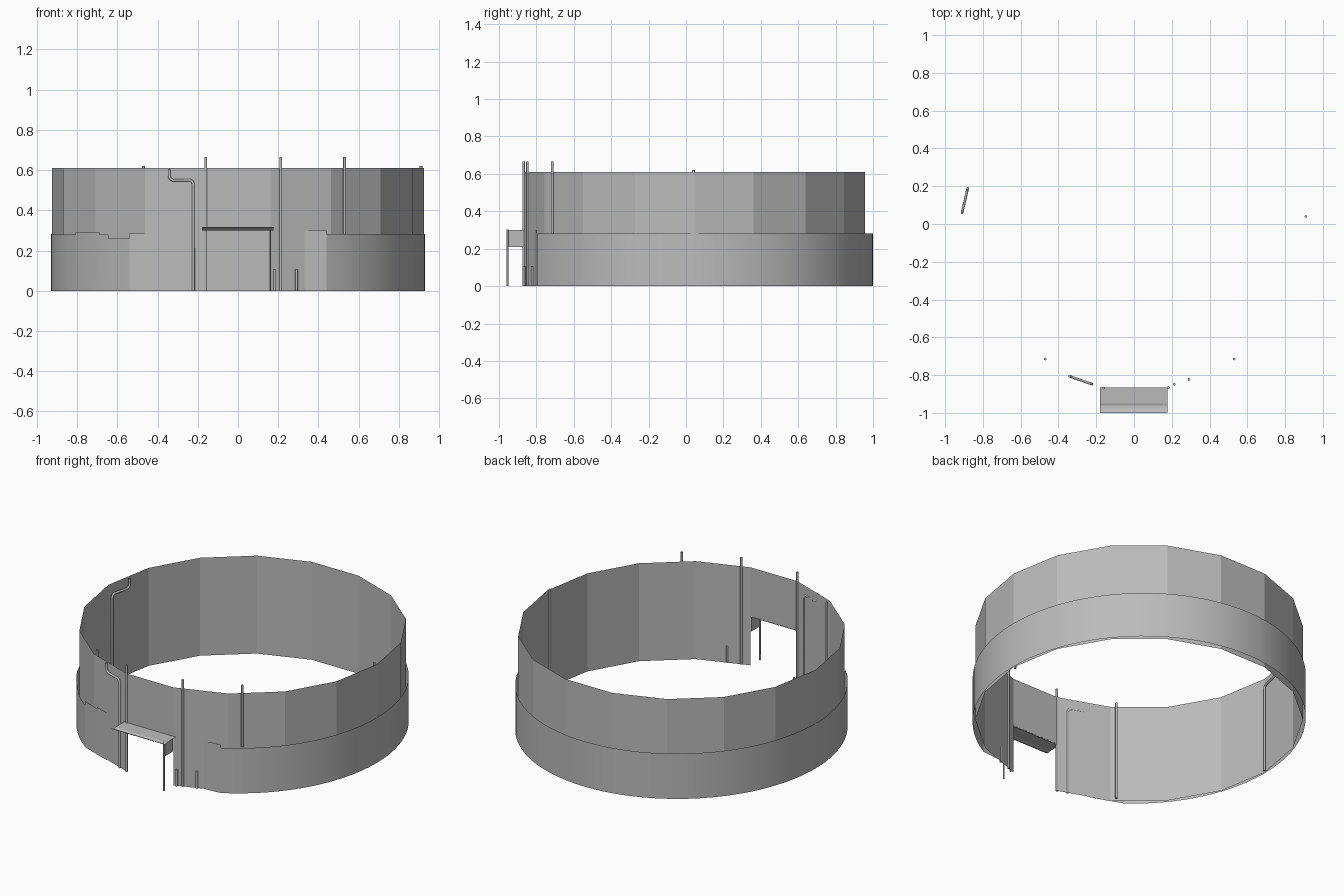
import bpy, bmesh, math
from mathutils import Vector

cube = bpy.data.objects.get("Cube")
if cube:
    bpy.data.objects.remove(cube, do_unlink=True)

GREY = bpy.data.materials.new("plain grey")
GREY.use_nodes = True
GREY.diffuse_color = (0.5, 0.5, 0.5, 1)
GREY.node_tree.nodes["Principled BSDF"].inputs["Base Color"].default_value = (0.5, 0.5, 0.5, 1)

CY, R, TOP = 0.045, 0.925, 0.61
DOOR_TOP = 0.30


def finish(name, bm, smooth=False):
    bmesh.ops.remove_doubles(bm, verts=bm.verts, dist=0.0005)
    mesh = bpy.data.meshes.new(name)
    bm.to_mesh(mesh)
    bm.free()
    mesh.materials.append(GREY)
    for p in mesh.polygons:
        p.use_smooth = smooth
    ob = bpy.data.objects.new(name, mesh)
    bpy.context.collection.objects.link(ob)
    return ob


def panel(bm, a, b, low, high):
    """Upright sheet between two plan points."""
    corners = [(*a, low), (*b, low), (*b, high), (*a, high)]
    bm.faces.new([bm.verts.new(c) for c in corners])


def tube(name, points, radius=0.007):
    """Capped pipe along a path."""
    curve = bpy.data.curves.new(name, "CURVE")
    curve.dimensions = "3D"
    curve.bevel_depth = radius
    curve.bevel_resolution = 2
    curve.use_fill_caps = True
    spline = curve.splines.new("POLY")
    spline.points.add(len(points) - 1)
    for sp, p in zip(spline.points, points):
        sp.co = (*p, 1)
    curve.materials.append(GREY)
    ob = bpy.data.objects.new(name, curve)
    bpy.context.collection.objects.link(ob)


def bent_pipe(name, low, high, level, top):
    """Downpipe with a sideways offset near the top."""
    a, b = Vector((*low, level)), Vector((*high, level))
    step, up = (b - a).normalized() * 0.02, Vector((0, 0, 0.02))
    tube(name, [(*low, 0), a - up, a - up * 0.3 + step * 0.3, a + step,
                b - step, b + up * 0.3 - step * 0.3, b + up, (*high, top)])


# Main wall: eighteen flat sheets, the front one open below as a doorway
bm = bmesh.new()
ring = [(R * math.cos(math.radians(d)), CY + R * math.sin(math.radians(d)))
        for d in range(0, 360, 20)]
for i, a in enumerate(ring):
    b = ring[(i + 1) % len(ring)]
    panel(bm, a, b, DOOR_TOP if i == 13 else 0, TOP)
finish("main_wall", bm)


# Lower band: smooth skirt that stands just outside the wall
def band_point(t):
    return 0.93 * math.cos(t), CY + 0.955 * math.sin(t)


def band_height(x, y):
    if y < CY and x < 0:
        for limit, h in ((-0.80, 0.28), (-0.70, 0.29), (-0.64, 0.28)):
            if x < limit:
                return h
        return 0.26
    return 0.282


bm = bmesh.new()
start, end, count = math.radians(-61.8), math.radians(234.5), 72
for i in range(count):
    a, b = (band_point(start + (end - start) * k / count) for k in (i, i + 1))
    panel(bm, a, b, 0, band_height((a[0] + b[0]) / 2, a[1]))
finish("lower_band", bm, smooth=True)

# Flat ends that close the band against the wall
bm = bmesh.new()
panel(bm, (0.33, -0.806), band_point(start), 0, 0.30)
panel(bm, band_point(end), (-0.43, -0.775), 0, 0.285)
panel(bm, (-0.43, -0.775), (-0.34, -0.806), 0, 0.295)
finish("band_ends", bm)

# Porch roof with an upturned gutter
bm = bmesh.new()
profile = [(-0.865, 0.305), (-0.95, 0.303), (-0.962, 0.299), (-0.978, 0.301), (-1.0, 0.316)]
for (y0, z0), (y1, z1) in zip(profile, profile[1:]):
    bm.faces.new([bm.verts.new(c) for c in
                  ((-0.18, y0, z0), (-0.18, y1, z1), (0.177, y1, z1), (0.177, y0, z0))])
finish("porch_roof", bm)

# Porch side sheet and its post
bm = bmesh.new()
panel(bm, (0.158, -0.958), (0.158, -0.866), 0.21, 0.30)
finish("porch_side", bm)
tube("porch_post", [(0.158, -0.955, 0), (0.158, -0.955, 0.303)], 0.005)

# Straight poles: name, x, y, bottom, top
for name, x, y, low, high in (
        ("door_pole", -0.16, -0.868, 0, 0.665),
        ("front_pole", 0.213, -0.848, 0, 0.665),
        ("band_pole", 0.53, -0.715, 0.282, 0.665),
        ("inner_front_pole", -0.47, -0.715, 0, 0.62),
        ("inner_side_pole", 0.91, 0.04, 0, 0.62),
        ("short_post_near", 0.183, -0.866, 0, 0.105),
        ("short_post_far", 0.291, -0.822, 0, 0.105)):
    tube(name, [(x, y, low), (x, y, high)])

# Bent downpipes, one outside and one inside
bent_pipe("front_downpipe", (-0.222, -0.848), (-0.342, -0.806), 0.55, 0.605)
bent_pipe("inner_downpipe", (-0.91, 0.06), (-0.88, 0.19), 0.55, 0.605)
